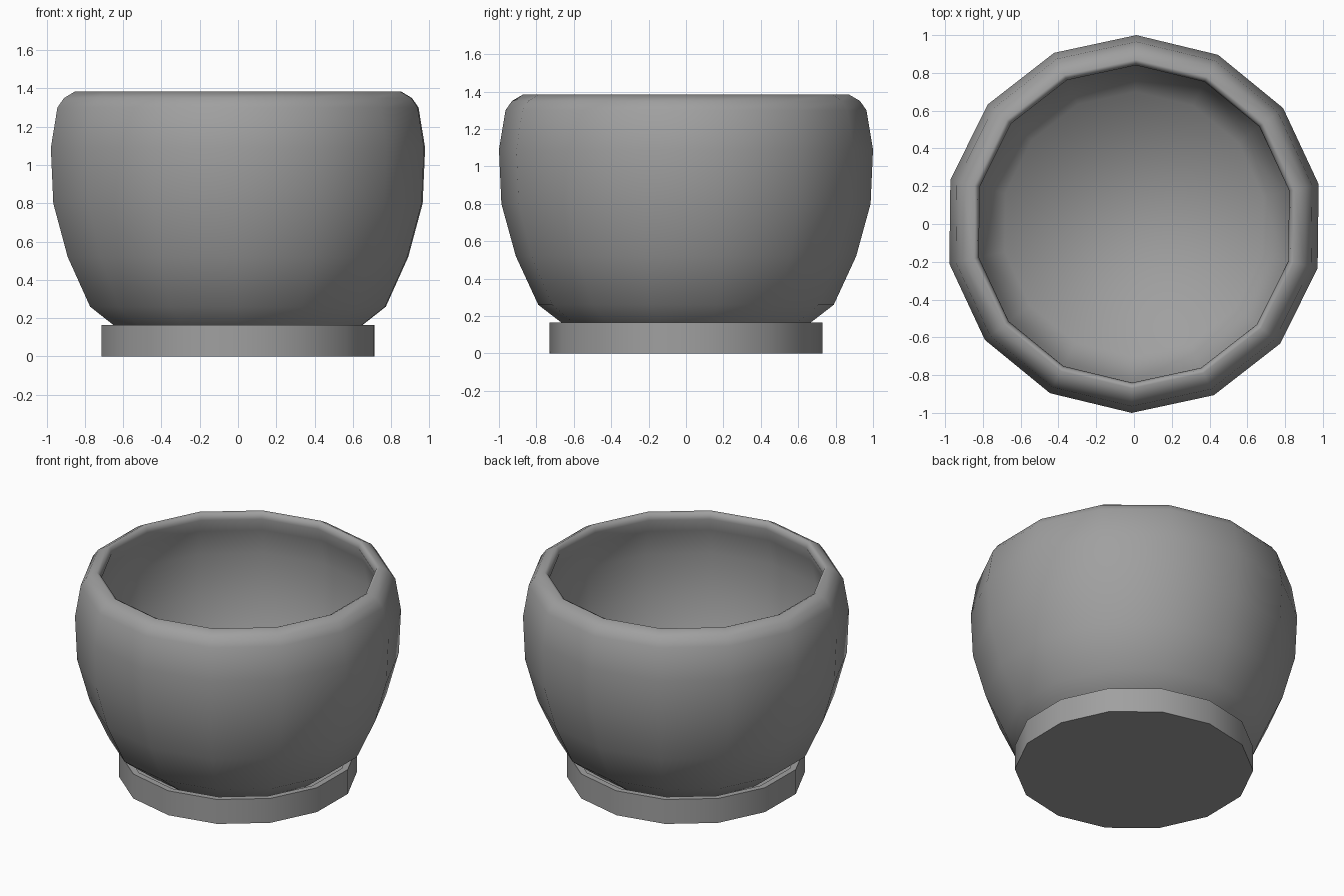
import bpy
import math
import bmesh

SIDES = 14
TURN = math.radians(89.3)

cube = bpy.data.objects.get("Cube")
if cube:
    bpy.data.objects.remove(cube, do_unlink=True)

grey = bpy.data.materials.new("plain grey")
grey.use_nodes = True
colour = (0.35, 0.35, 0.35, 1)
grey.diffuse_color = colour
grey.node_tree.nodes["Principled BSDF"].inputs["Base Color"].default_value = colour


def lathe(name, profile, sharp_angle):
    """Revolve (radius, height) points into a closed low-poly solid."""
    bm = bmesh.new()
    rings = []
    for r, z in profile:
        ring = []
        for i in range(SIDES):
            a = TURN + 2 * math.pi * i / SIDES
            ring.append(bm.verts.new((r * math.cos(a), r * math.sin(a), z)))
        rings.append(ring)
    for low, high in zip(rings, rings[1:]):
        for i in range(SIDES):
            j = (i + 1) % SIDES
            bm.faces.new((low[i], low[j], high[j], high[i]))
    bm.faces.new(rings[0])
    bm.faces.new(rings[-1])
    bmesh.ops.recalc_face_normals(bm, faces=bm.faces)
    mesh = bpy.data.meshes.new(name)
    bm.to_mesh(mesh)
    bm.free()
    mesh.materials.append(grey)
    obj = bpy.data.objects.new(name, mesh)
    bpy.context.collection.objects.link(obj)
    bpy.ops.object.select_all(action="DESELECT")
    obj.select_set(True)
    bpy.context.view_layer.objects.active = obj
    bpy.ops.object.shade_smooth_by_angle(angle=math.radians(sharp_angle))
    return obj


# Pot: outside wall, rounded lip, then a thin wall down to a flat inner floor
lathe("pot", [
    (0.58, 0.1), (0.66, 0.16), (0.79, 0.26), (0.91, 0.52), (0.987, 0.8),
    (1.0, 1.09), (0.965, 1.3), (0.93, 1.35), (0.87, 1.385),
    (0.85, 1.375), (0.84, 1.34), (0.875, 1.25), (0.905, 1.08), (0.89, 0.8),
    (0.82, 0.53), (0.7, 0.29),
], 120)

# Saucer: shallow dish with a narrow raised rim
lathe("saucer", [
    (0.73, 0), (0.73, 0.165), (0.69, 0.165), (0.68, 0.08),
], 40)
